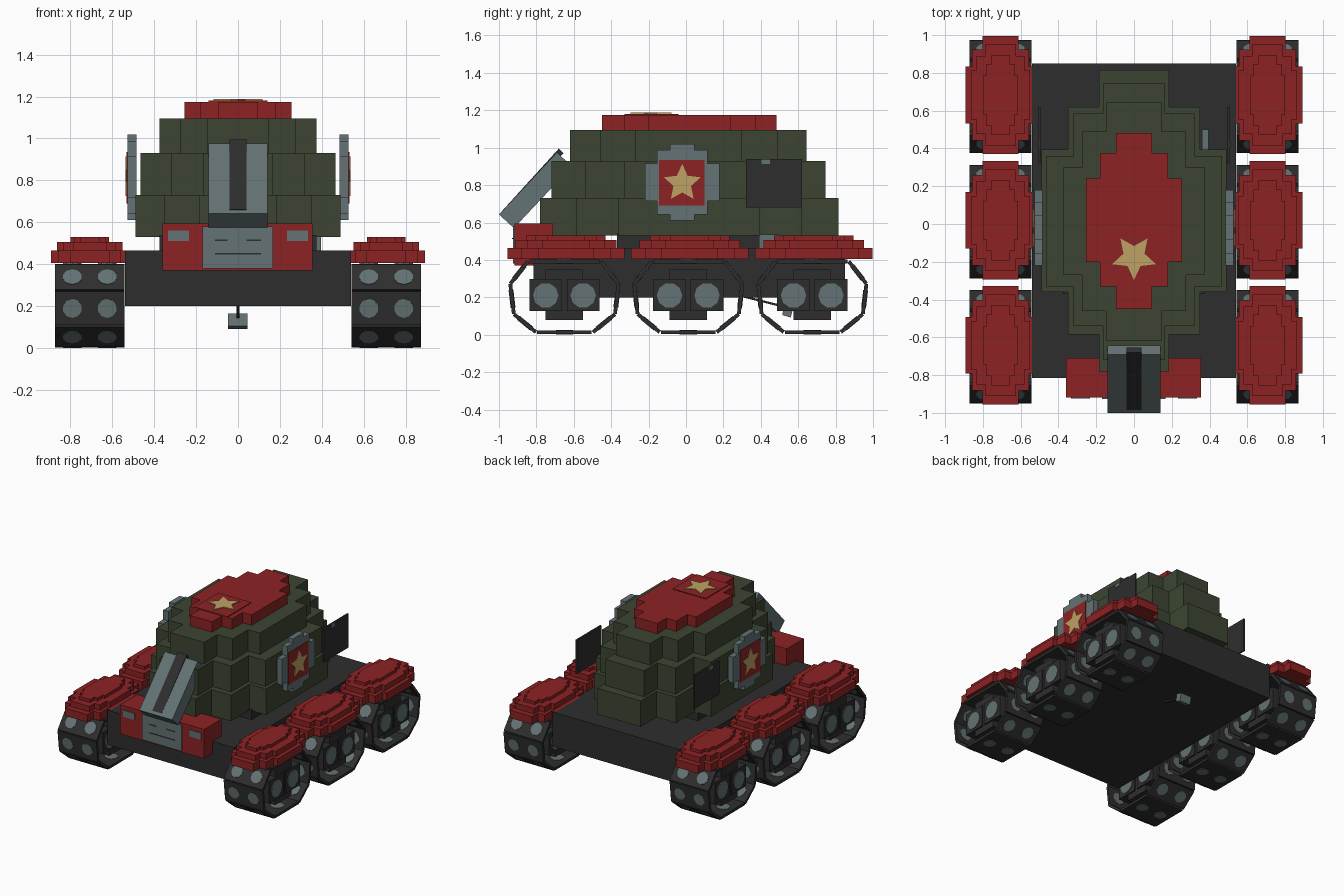
import bpy, bmesh, math
from mathutils import Matrix, Vector

if "Cube" in bpy.data.objects:
    bpy.data.objects.remove(bpy.data.objects["Cube"], do_unlink=True)


def material(name, rgb):
    m = bpy.data.materials.new(name)
    m.use_nodes = True
    m.diffuse_color = (*rgb, 1)
    bsdf = next(n for n in m.node_tree.nodes if n.type == 'BSDF_PRINCIPLED')
    bsdf.inputs["Base Color"].default_value = (*rgb, 1)
    return m


RED = material("red", (0.262, 0.016, 0.017))
GREEN = material("army green", (0.045, 0.060, 0.032))
DARK = material("charcoal", (0.027, 0.027, 0.028))
GREY = material("steel grey", (0.127, 0.168, 0.172))
GOLD = material("gold", (0.515, 0.36, 0.125))


def finish(name, bm, mat):
    bmesh.ops.recalc_face_normals(bm, faces=bm.faces)
    me = bpy.data.meshes.new(name)
    bm.to_mesh(me)
    bm.free()
    me.materials.append(mat)
    ob = bpy.data.objects.new(name, me)
    bpy.context.scene.collection.objects.link(ob)
    return ob


def prism(name, pts, a, b, mat, axis='z'):
    """Extrude a flat outline from a to b along an axis."""
    put = (lambda u, v, w: (u, v, w)) if axis == 'z' else (lambda u, v, w: (w, u, v))
    bm = bmesh.new()
    low = [bm.verts.new(put(u, v, a)) for u, v in pts]
    top = [bm.verts.new(put(u, v, b)) for u, v in pts]
    bm.faces.new(low)
    bm.faces.new(top)
    n = len(pts)
    for i in range(n):
        j = (i + 1) % n
        bm.faces.new((low[i], low[j], top[j], top[i]))
    return finish(name, bm, mat)


def box(name, x, y, z, mat):
    return prism(name, [(x[0], y[0]), (x[1], y[0]), (x[1], y[1]), (x[0], y[1])], *z, mat)


def stepped(steps, cx=0.0, cy=0.0):
    """Outline of stacked rectangles (half width, low, high), narrow to wide."""
    half = []
    for i, (h, lo, hi) in enumerate(steps):
        half.append((h, lo))
        if i + 1 < len(steps):
            half.append((h, steps[i + 1][1]))
    for i in reversed(range(len(steps))):
        h, lo, hi = steps[i]
        if i + 1 < len(steps):
            half.append((h, steps[i + 1][2]))
        half.append((h, hi))
    return [(cx + u, cy + v) for u, v in half] + [(cx - u, cy + v) for u, v in reversed(half)]


def star(cx, cy, r, start):
    pts = []
    for i in range(10):
        t = math.radians(start + 36 * i)
        k = r if i % 2 == 0 else r * 0.48
        pts.append((cx + k * math.cos(t), cy + k * math.sin(t)))
    return pts


# Hull and turret ring
box("hull", (-0.54, 0.54), (-0.815, 0.85), (0.2, 0.465), DARK)
box("turret_ring", (-0.375, 0.375), (-0.37, 0.39), (0.46, 0.54), DARK)
box("ring_bracket", (0.36, 0.395), (0.39, 0.5), (0.43, 0.535), GREY)

# Stepped turret tiers and cap
prism("turret_lower", stepped([(0.185, -0.78, 0.815), (0.35, -0.585, 0.62),
                               (0.49, -0.36, 0.395)]), 0.53, 0.73, GREEN)
prism("turret_middle", stepped([(0.165, -0.72, 0.745), (0.32, -0.54, 0.585),
                                (0.465, -0.33, 0.36)]), 0.73, 0.93, GREEN)
prism("turret_upper", stepped([(0.145, -0.62, 0.645), (0.275, -0.46, 0.49),
                               (0.375, -0.27, 0.30)]), 0.93, 1.095, GREEN)
prism("turret_cap", stepped([(0.095, -0.45, 0.483), (0.18, -0.33, 0.375),
                             (0.255, -0.2, 0.24)]), 1.095, 1.175, RED)
box("cap_plate", (-0.14, 0.14), (-0.33, -0.04), (1.17, 1.181), RED)
prism("cap_star", star(0, -0.175, 0.122, -90), 1.178, 1.187, GOLD)

# Side emblems and side hatches
for s, side in ((1, "left"), (-1, "right")):
    prism(f"emblem_plate_{side}", stepped([(0.065, -0.205, 0.205), (0.135, -0.172, 0.172),
          (0.2, -0.1, 0.1)], -0.02, 0.815), s * 0.485, s * 0.528, GREY, 'x')
    prism(f"emblem_panel_{side}", [(-0.145, 0.69), (0.1, 0.69), (0.1, 0.935), (-0.145, 0.935)],
          s * 0.525, s * 0.532, RED, 'x')
    prism(f"emblem_star_{side}", star(-0.02, 0.81, 0.103, 90), s * 0.53, s * 0.537, GOLD, 'x')
    prism(f"side_hatch_{side}", [(0.32, 0.68), (0.62, 0.68), (0.62, 0.94), (0.32, 0.94)],
          s * 0.495, s * 0.508, DARK, 'x')
    prism(f"hatch_handle_{side}", [(0.405, 0.912), (0.45, 0.912), (0.45, 0.938), (0.405, 0.938)],
          s * 0.506, s * 0.512, GREY, 'x')

# Front block with grille and lamps
box("front_block", (-0.36, 0.355), (-0.918, -0.71), (0.37, 0.595), RED)
box("front_grille", (-0.17, 0.168), (-0.926, -0.91), (0.38, 0.58), GREY)
for i, (x0, x1, z) in enumerate(((-0.11, -0.05, 0.515), (0.04, 0.11, 0.515), (-0.11, 0.11, 0.45))):
    box(f"grille_slot_{i + 1}", (x0, x1), (-0.929, -0.92), (z - 0.003, z + 0.003), DARK)
for s, side in ((1, "left"), (-1, "right")):
    x = s * 0.284
    box(f"headlamp_{side}", (x - 0.05, x + 0.05), (-0.924, -0.91), (0.512, 0.562), GREY)

# Sloped front chute with a raised strip
prism("front_chute", [(-1.0, 0.643), (-0.92, 0.57), (-0.61, 0.90), (-0.69, 0.975)],
      -0.14, 0.14, GREY, 'x')
prism("chute_strip", [(-0.985, 0.66), (-0.96, 0.64), (-0.655, 0.97), (-0.68, 0.995)],
      -0.04, 0.04, DARK, 'x')

# Tow hitch under the hull
prism("hitch_rod", [(0.28, 0.205), (0.54, 0.14), (0.54, 0.152), (0.33, 0.205)],
      -0.008, 0.008, DARK, 'x')
prism("hitch_block", [(0.515, 0.105), (0.56, 0.092), (0.575, 0.15), (0.525, 0.165)],
      -0.048, 0.045, GREY, 'x')

# Track pods
HALF = [(0.155, 0.003), (0.28, 0.105), (0.3, 0.275), (0.2, 0.402)]
LOOP = HALF + [(-y, z) for y, z in reversed(HALF)]
THICK = 0.02


def add_box(bm, size, matrix):
    bmesh.ops.create_cube(bm, size=1, matrix=matrix @ Matrix.Diagonal((*size, 1)))


def add_disc(bm, r, depth, matrix):
    bmesh.ops.create_cone(bm, cap_ends=True, segments=10, radius1=r, radius2=r,
                          depth=depth, matrix=matrix)


def track_pod(tag, cx, cy):
    shoes, studs = bmesh.new(), bmesh.new()
    for i, (y0, z0) in enumerate(LOOP):
        y1, z1 = LOOP[(i + 1) % len(LOOP)]
        d = Vector((0, y1 - y0, z1 - z0))
        length = d.length
        d.normalize()
        n = Vector((0, d.z, -d.y))          # outward normal
        c = Vector((cx, cy + (y0 + y1) / 2, (z0 + z1) / 2)) - n * THICK / 2
        frame = Matrix.Translation(c) @ Matrix((Vector((1, 0, 0)), d, Vector((1, 0, 0)).cross(d))
                                               ).transposed().to_4x4()
        add_box(shoes, (0.33, length * 0.94, THICK), frame)
        for dx in (-0.083, 0.083):
            add_disc(studs, 0.046, THICK + 0.006, frame @ Matrix.Translation((dx, 0, 0)))
    finish(f"track_shoes_{tag}", shoes, DARK)
    finish(f"track_studs_{tag}", studs, GREY)

    # Bogie blocks inside the loop with wheel discs on both sides
    bogie, discs = bmesh.new(), bmesh.new()
    add_box(bogie, (0.27, 0.2, 0.27), Matrix.Translation((cx, cy, 0.215)))
    for s in (-1, 1):
        add_box(bogie, (0.29, 0.175, 0.17), Matrix.Translation((cx, cy + s * 0.1, 0.213)))
        m = Matrix.Translation((cx, cy + s * 0.1, 0.21)) @ Matrix.Rotation(math.pi / 2, 4, 'Y')
        add_disc(discs, 0.068, 0.302, m)
    finish(f"bogie_{tag}", bogie, DARK)
    finish(f"wheel_discs_{tag}", discs, GREY)


def fender(tag, cx, cy):
    tiers = [(1.0, 1.0, 0.405, 0.465), (0.84, 0.86, 0.465, 0.507), (0.5, 0.68, 0.507, 0.53)]
    for i, (kx, ky, z0, z1) in enumerate(tiers):
        steps = [(hx * kx, -hy * ky, hy * ky)
                 for hx, hy in ((0.095, 0.313), (0.15, 0.24), (0.185, 0.15))]
        prism(f"fender_{tag}_tier_{i + 1}", stepped(steps, cx, cy), z0, z1, RED)


for s, side in ((1, "left"), (-1, "right")):
    for y, row in ((-0.65, "front"), (0.012, "middle"), (0.675, "rear")):
        track_pod(f"{row}_{side}", s * 0.707, y)
        fender(f"{row}_{side}", s * 0.707, y + 0.008)
